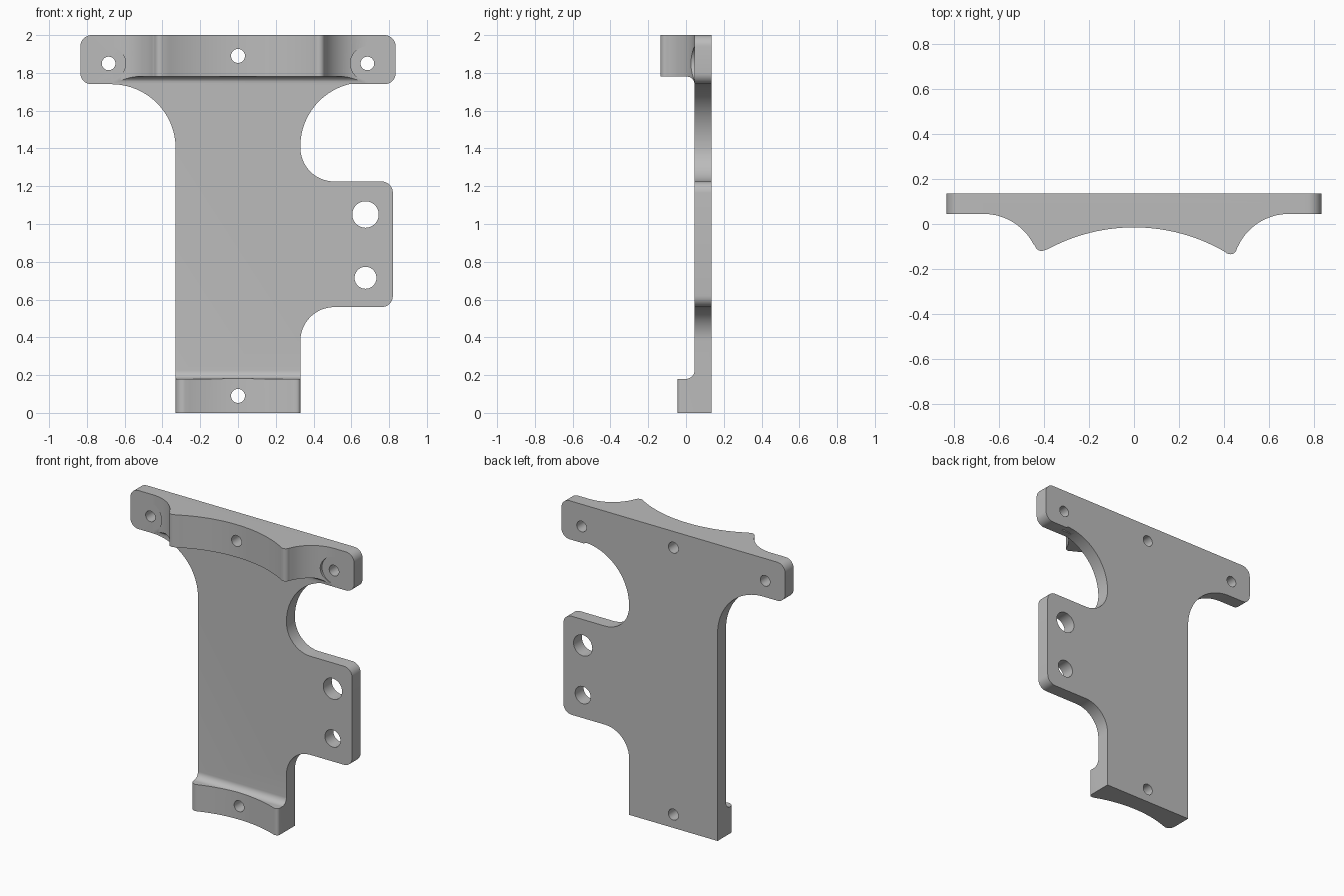
import bpy, bmesh
from math import cos, sin, radians
from mathutils import Vector

if "Cube" in bpy.data.objects:
    bpy.data.objects.remove(bpy.data.objects["Cube"], do_unlink=True)

FRONT, BACK = 0.045, 0.135   # faces of the main plate
WAIST = 0.33                 # half width of the plate stem

grey = bpy.data.materials.new("plain grey")
grey.use_nodes = True
grey.diffuse_color = (0.5, 0.5, 0.5, 1)
grey.node_tree.nodes["Principled BSDF"].inputs["Base Color"].default_value = grey.diffuse_color


def arc(cx, cy, r, start, end, steps=16):
    angles = [radians(start + (end - start) * i / steps) for i in range(steps + 1)]
    return [(cx + r * cos(a), cy + r * sin(a)) for a in angles]


def prism(name, points, axis, lo, hi):
    """Extrude a 2D outline along the given axis."""
    place = {"x": lambda a, b, c: Vector((c, a, b)),
             "y": lambda a, b, c: Vector((a, c, b)),
             "z": lambda a, b, c: Vector((a, b, c))}[axis]
    bm = bmesh.new()
    face = bm.faces.new([bm.verts.new(place(a, b, lo)) for a, b in points])
    swept = bmesh.ops.extrude_face_region(bm, geom=[face])
    moved = [g for g in swept["geom"] if isinstance(g, bmesh.types.BMVert)]
    bmesh.ops.translate(bm, verts=moved, vec=place(0, 0, hi - lo))
    bmesh.ops.recalc_face_normals(bm, faces=bm.faces)
    mesh = bpy.data.meshes.new(name)
    bm.to_mesh(mesh)
    bm.free()
    mesh.materials.append(grey)
    obj = bpy.data.objects.new(name, mesh)
    bpy.context.collection.objects.link(obj)
    return obj


def combine(target, other, operation):
    """Apply a boolean and discard the second solid."""
    mod = target.modifiers.new(operation.lower(), "BOOLEAN")
    mod.operation, mod.solver, mod.object = operation, "EXACT", other
    bpy.context.view_layer.objects.active = target
    bpy.ops.object.modifier_apply(modifier=mod.name)
    bpy.data.objects.remove(other, do_unlink=True)


def bore(target, x, z, r, lo=-0.4, hi=0.4):
    combine(target, prism("bore", arc(x, z, r, 0, 352.5, 47), "y", lo, hi), "DIFFERENCE")


# Main plate with side tab and top crossbar
outline = [(-WAIST, 0), (WAIST, 0)]
outline += arc(0.51, 0.38, 0.18, 180, 90)
outline += arc(0.76, 0.62, 0.06, -90, 0, 8)
outline += arc(0.76, 1.165, 0.06, 0, 90, 8)
outline += arc(0.51, 1.405, 0.18, 270, 180)
outline += arc(0.67, 1.41, 0.34, 180, 90, 24)[1:-1]
outline += [(0.67, 1.74)]
outline += arc(0.775, 1.80, 0.06, -90, 0, 8)
outline += arc(0.775, 1.94, 0.06, 0, 90, 8)
outline += arc(-0.775, 1.94, 0.06, 90, 180, 8)
outline += arc(-0.775, 1.80, 0.06, 180, 270, 8)
outline += [(-0.67, 1.74)]
outline += arc(-0.67, 1.40, 0.34, 90, 0, 24)[1:]
bracket = prism("mounting_bracket", outline, "y", FRONT, BACK)

# Upper saddle: concave front with two rounded horns
saddle = [(-0.67, 0.09)]
saddle += arc(-0.67, -0.205, 0.25, 90, 27)
saddle += arc(-0.412, -0.09, 0.03, 190, 300, 8)
saddle += arc(0, -0.822, 0.807, 118.5, 60.2, 32)
saddle += arc(0.429, -0.105, 0.03, 240, 355, 8)
saddle += arc(0.69, -0.205, 0.25, 156, 90)
saddle += [(0.69, 0.09)]
upper = prism("upper_saddle", saddle, "z", 1.74, 2.0)
under = [(-0.3, 1.78)] + arc(0.005, 1.74, 0.04, 90, 0, 10) + [(FRONT, 1.6), (-0.3, 1.6)]
combine(upper, prism("under_cut", under, "x", -1, 1), "DIFFERENCE")
for x in (-0.685, 0.685):
    bore(upper, x, 1.85, 0.09, hi=FRONT)   # screw head clearance

# Lower saddle at the foot of the stem
foot = [(WAIST, 0.09), (-WAIST, 0.09)]
foot += arc(-0.29, 0, 0.04, 180, 270, 8)
foot += arc(0, -0.795, 0.807, 110.3, 68.2, 24)
foot += arc(0.31, -0.025, 0.02, 270, 360, 8)
lower = prism("lower_saddle", foot, "z", 0, 0.225)
over = [(-0.3, 0.18)] + arc(0, 0.225, 0.045, 270, 360, 10) + [(FRONT, 0.4), (-0.3, 0.4)]
combine(lower, prism("over_cut", over, "x", -1, 1), "DIFFERENCE")

for part in (upper, lower):
    combine(bracket, part, "UNION")

# Through holes
for x, z, r in [(-0.685, 1.85, 0.036), (0.685, 1.85, 0.036), (0, 1.89, 0.037),
                (0, 0.09, 0.037), (0.675, 1.05, 0.07), (0.675, 0.715, 0.058)]:
    bore(bracket, x, z, r)

bpy.ops.object.select_all(action="DESELECT")
bracket.select_set(True)
bpy.context.view_layer.objects.active = bracket
bpy.ops.object.shade_smooth_by_angle(angle=radians(30))
